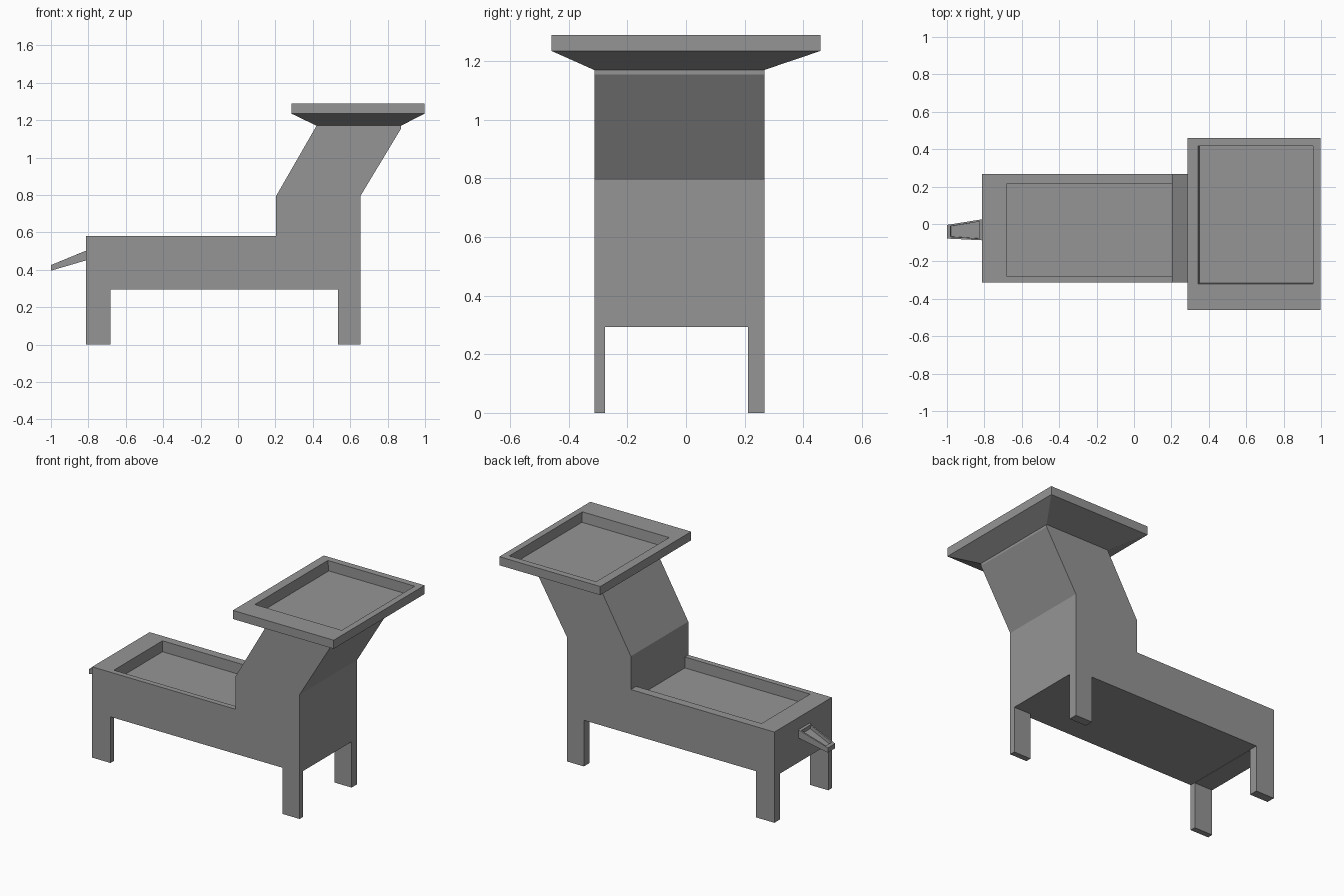
import bpy, bmesh

if "Cube" in bpy.data.objects:
    bpy.data.objects.remove(bpy.data.objects["Cube"])

# Dark grey surface
grey = bpy.data.materials.new("dark_grey")
grey.diffuse_color = (0.3, 0.3, 0.3, 1)
grey.use_nodes = True
grey.node_tree.nodes["Principled BSDF"].inputs["Base Color"].default_value = grey.diffuse_color


def make_object(name, bm):
    bmesh.ops.recalc_face_normals(bm, faces=bm.faces)
    mesh = bpy.data.meshes.new(name)
    bm.to_mesh(mesh)
    bm.free()
    mesh.materials.append(grey)
    obj = bpy.data.objects.new(name, mesh)
    bpy.context.collection.objects.link(obj)
    return obj


def loft(name, rings, cap_start=True):
    """Join successive closed rings and cap the ends."""
    bm = bmesh.new()
    rows = [[bm.verts.new(p) for p in ring] for ring in rings]
    for a, b in zip(rows, rows[1:]):
        n = len(a)
        for i in range(n):
            j = (i + 1) % n
            bm.faces.new((a[i], a[j], b[j], b[i]))
    bm.faces.new(rows[-1])
    if cap_start:
        bm.faces.new(rows[0])
    return make_object(name, bm)


def rect(x0, x1, y0, y1, z):
    return [(x0, y0, z), (x1, y0, z), (x1, y1, z), (x0, y1, z)]


def box(name, x, y, z):
    return loft(name, [rect(*x, *y, z[0]), rect(*x, *y, z[1])])


def cut(obj, cutter):
    mod = obj.modifiers.new(cutter.name, 'BOOLEAN')
    mod.operation = 'DIFFERENCE'
    mod.solver = 'EXACT'
    mod.object = cutter
    cutter.hide_render = True
    cutter.hide_set(True)


Y0, Y1 = -0.313, 0.267

# Body, legs and leaning neck from one side profile
profile = [(-0.812, 0), (-0.683, 0), (-0.683, 0.295), (0.535, 0.295), (0.535, 0),
           (0.655, 0), (0.655, 0.795), (0.872, 1.155), (0.872, 1.17),
           (0.42, 1.17), (0.203, 0.793), (0.203, 0.58), (-0.812, 0.58)]
body = loft("body", [[(x, y, z) for x, z in profile] for y in (Y0, Y1)])

# Gap between the left and right legs
cut(body, box("leg_gap_cutter", (-0.9, 0.75), (-0.277, 0.212), (-0.1, 0.293)))

# Sunken lower tray, running up to the neck
cut(body, box("lower_tray_cutter", (-0.683, 0.203), (-0.278, 0.213), (0.51, 0.7)))

# Flared upper tray with a sunken floor
loft("upper_tray", [
    rect(0.42, 0.872, Y0, Y1, 1.17),
    rect(0.285, 0.998, -0.459, 0.459, 1.235),
    rect(0.285, 0.998, -0.459, 0.459, 1.29),
    rect(0.343, 0.957, -0.32, 0.417, 1.29),
    rect(0.35, 0.957, -0.315, 0.417, 1.225)], cap_start=False)


def spout_ring(x0, x1, tip_y, root_y, z0, z1):
    return [(x0, tip_y[0], z0), (x1, root_y[0], z1),
            (x1, root_y[1], z1), (x0, tip_y[1], z0)]


# Sloping spout with a shallow channel
loft("spout", [
    spout_ring(-1.0, -0.812, (-0.078, -0.005), (-0.087, 0.025), 0.395, 0.45),
    spout_ring(-1.0, -0.812, (-0.078, -0.005), (-0.087, 0.025), 0.425, 0.502),
    spout_ring(-0.982, -0.825, (-0.068, -0.012), (-0.078, 0.013), 0.432, 0.497),
    spout_ring(-0.978, -0.825, (-0.067, -0.012), (-0.077, 0.013), 0.413, 0.474)])
